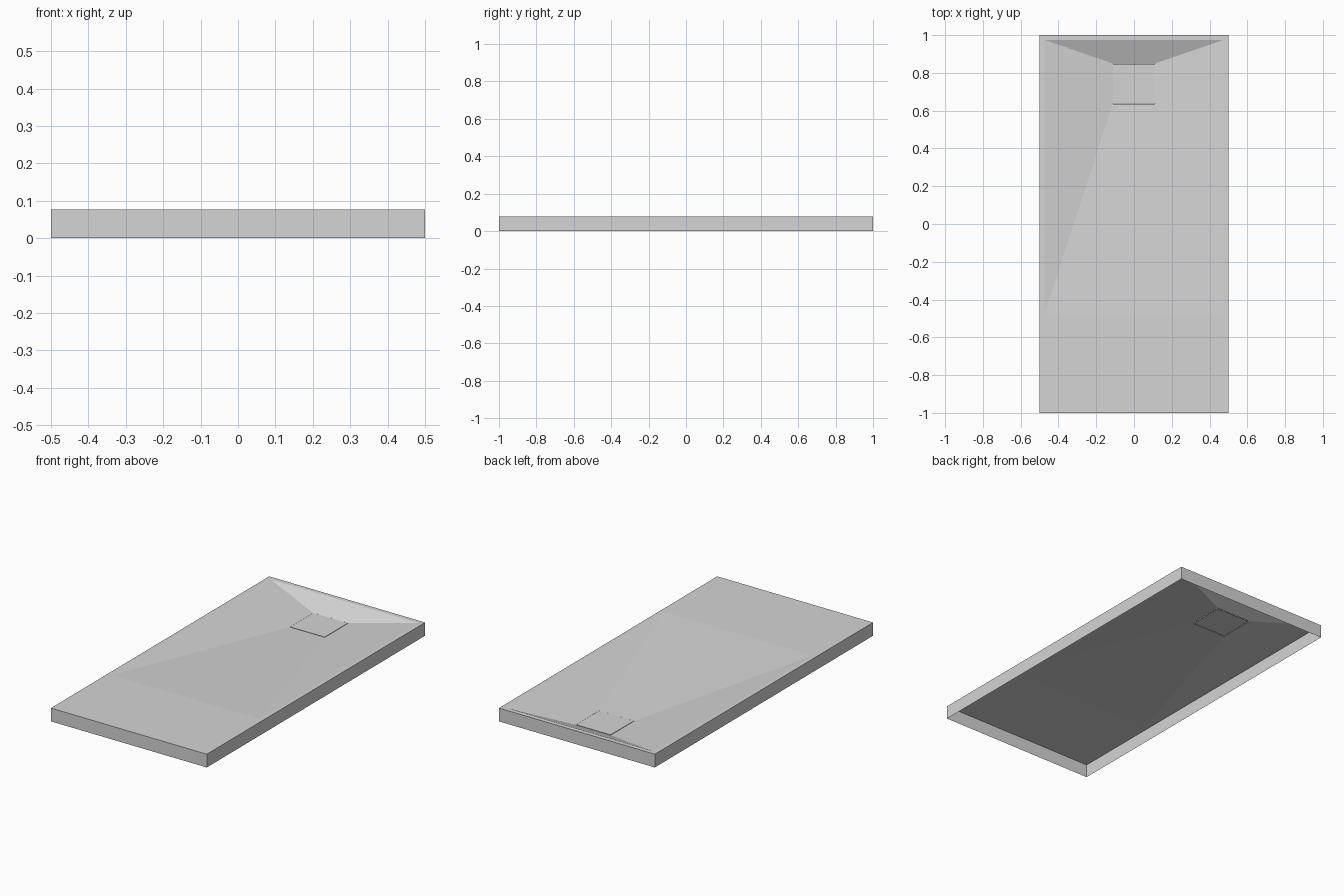
import bpy
import bmesh

cube = bpy.data.objects.get("Cube")
if cube:
    bpy.data.objects.remove(cube, do_unlink=True)

TOP = 0.077      # rim height
FLOOR = 0.026    # bottom of the sloped basin

grey = bpy.data.materials.new("light_grey")
grey.use_nodes = True
colour = (0.66, 0.66, 0.66, 1.0)
grey.diffuse_color = colour
grey.node_tree.nodes["Principled BSDF"].inputs["Base Color"].default_value = colour


def make_object(name, bm):
    mesh = bpy.data.meshes.new(name)
    bm.to_mesh(mesh)
    bm.free()
    mesh.materials.append(grey)
    obj = bpy.data.objects.new(name, mesh)
    bpy.context.collection.objects.link(obj)
    return obj


def ring(bm, half_front, y_front, half_back, y_back, z):
    """Four corners, anticlockwise from the front left of the plan."""
    plan = [(-half_front, y_front), (half_front, y_front),
            (half_back, y_back), (-half_back, y_back)]
    return [bm.verts.new((x, y, z)) for x, y in plan]


def bridge(bm, outer, inner):
    for i in range(4):
        j = (i + 1) % 4
        bm.faces.new((outer[i], outer[j], inner[j], inner[i]))


# Tray: open-bottomed skirt, flat rim and a basin sloping to the drain
bm = bmesh.new()
base = ring(bm, 0.5, -1, 0.5, 1, 0)
rim = ring(bm, 0.5, -1, 0.5, 1, TOP)
basin_edge = ring(bm, 0.475, -0.48, 0.475, 0.975, TOP)
drain_edge = ring(bm, 0.112, 0.635, 0.112, 0.85, FLOOR)
for outer, inner in ((base, rim), (rim, basin_edge), (basin_edge, drain_edge)):
    bridge(bm, outer, inner)
make_object("shower_tray", bm)

# Drain cover: shallow square plate, open below
bm = bmesh.new()
lower = ring(bm, 0.11, 0.637, 0.11, 0.848, FLOOR - 0.003)
upper = ring(bm, 0.11, 0.637, 0.11, 0.848, FLOOR + 0.001)
bridge(bm, lower, upper)
bm.faces.new(upper)
make_object("drain_cover", bm)
